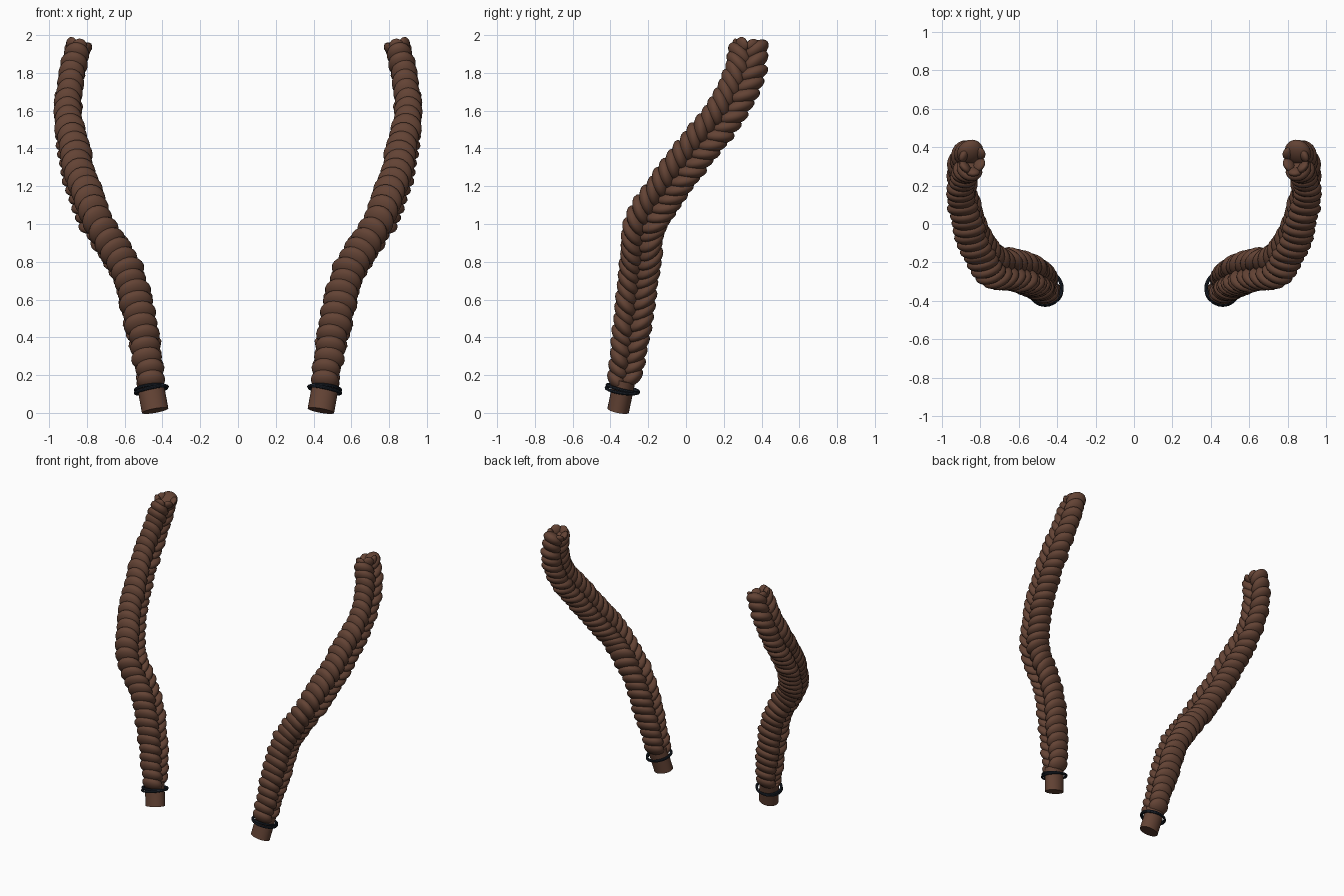
import bpy, bmesh, math, random
from mathutils import Vector, Matrix

if "Cube" in bpy.data.objects:
    bpy.data.objects.remove(bpy.data.objects["Cube"])

random.seed(4)


def material(name, rgb):
    m = bpy.data.materials.new(name)
    m.diffuse_color = (*rgb, 1)
    m.use_nodes = True
    m.node_tree.nodes["Principled BSDF"].inputs["Base Color"].default_value = m.diffuse_color
    return m


BROWN = material("brown hair", (0.125, 0.056, 0.035))
DARK = material("dark elastic", (0.012, 0.017, 0.026))

# Braid centreline: x, y, z, half width across, half width front to back
KEYS = [(.438, -.36, .012, .072, .082), (.46, -.335, .13, .072, .086),
        (.475, -.315, .25, .077, .092), (.52, -.28, .50, .087, .105),
        (.573, -.255, .70, .086, .108), (.625, -.24, .82, .086, .110),
        (.74, -.215, 1.0, .085, .114), (.822, -.09, 1.2, .085, .112),
        (.873, .06, 1.4, .082, .110), (.897, .215, 1.6, .071, .110),
        (.880, .31, 1.8, .071, .110), (.835, .335, 1.97, .066, .096)]


def spline(keys, n=24):
    """Catmull-Rom samples through the keys."""
    ks = [Vector(k) for k in keys]
    ks = [2 * ks[0] - ks[1]] + ks + [2 * ks[-1] - ks[-2]]
    out = []
    for i in range(1, len(ks) - 2):
        a, b, c, d = ks[i - 1:i + 3]
        for j in range(n):
            t = j / n
            out.append(.5 * (2 * b + (c - a) * t + (2 * a - 5 * b + 4 * c - d) * t * t
                             + (3 * b - a - 3 * c + d) * t ** 3))
    return out + [ks[-2]]


PATH = spline(KEYS)
LENGTHS = [0]
for p, q in zip(PATH, PATH[1:]):
    LENGTHS.append(LENGTHS[-1] + (Vector(q[:3]) - Vector(p[:3])).length)
TOTAL = LENGTHS[-1]


def frame(s):
    """Position, across / depth / along axes and half widths at arc length s."""
    i = max(1, min(len(PATH) - 1, next((k for k, l in enumerate(LENGTHS) if l >= s), len(PATH) - 1)))
    f = (s - LENGTHS[i - 1]) / (LENGTHS[i] - LENGTHS[i - 1])
    v = PATH[i - 1].lerp(PATH[i], f)
    lo, hi = PATH[max(0, i - 5)], PATH[min(len(PATH) - 1, i + 4)]
    t = (Vector(hi[:3]) - Vector(lo[:3])).normalized()
    x = Vector((1, 0, 0))
    x = (x - t * x.dot(t)).normalized()
    return Vector(v[:3]), x, t.cross(x), t, v[3], v[4]


def basis(pos, x, y, z):
    m = Matrix((x, y, z)).transposed().to_4x4()
    m.translation = pos
    return m


def finish(name, bm, mat):
    """Make a smooth object mirrored to the other side."""
    me = bpy.data.meshes.new(name)
    bm.to_mesh(me)
    bm.free()
    me.materials.append(mat)
    ob = bpy.data.objects.new(name, me)
    bpy.context.collection.objects.link(ob)
    bpy.ops.object.select_all(action='DESELECT')
    ob.select_set(True)
    bpy.context.view_layer.objects.active = ob
    bpy.ops.object.shade_smooth_by_angle(angle=math.radians(40))
    mod = ob.modifiers.new("mirror", 'MIRROR')
    mod.use_mirror_merge = False


# Braid locks: two columns of overlapping flattened lobes meeting in a V
bm = bmesh.new()
START, STEP = .160, .060
count = int((TOTAL - .03 - START) / STEP) + 1
for side in (-1, 1):
    for i in range(count):
        s = START + STEP * (i + (.5 if side > 0 else 0))
        pos, x, y, t, rx, ry = frame(min(s, TOTAL - .04))
        a = math.radians(43 + random.uniform(-5, 5))
        out = y * side * math.cos(a) + t * math.sin(a)
        up = t * math.cos(a) - y * side * math.sin(a)
        m = basis(pos + y * side * ry * .42 + x * random.uniform(-.006, .006),
                  x * side, out, up)
        size = Matrix.Diagonal((rx * random.uniform(.98, 1.07), ry * .76, .042, 1))
        bmesh.ops.create_uvsphere(bm, u_segments=20, v_segments=10, radius=1, matrix=m @ size)
# Ragged tufts at the upper end
for k in range(6):
    pos, x, y, t, rx, ry = frame(TOTAL - .035)
    ang = k * math.tau / 6 + .4
    r = x * math.cos(ang) * rx * .66 + y * math.sin(ang) * ry * .6
    lean = (t + r.normalized() * .5).normalized()
    side = lean.cross(r).normalized()
    m = basis(pos + r, side, lean.cross(side), lean)
    m = m @ Matrix.Diagonal((.040, .022, random.uniform(.035, .05), 1))
    bmesh.ops.create_uvsphere(bm, u_segments=12, v_segments=8, radius=1, matrix=m)
bmesh.ops.recalc_face_normals(bm, faces=bm.faces)
finish("braid_locks", bm, BROWN)

# Plain tail below the elastic
bm = bmesh.new()
pos, x, y, t, rx, ry = frame(.085)
bmesh.ops.create_cone(bm, cap_ends=True, segments=24, radius1=1, radius2=1, depth=.17,
                      matrix=basis(pos, x, y, t) @ Matrix.Diagonal((.071, .058, 1, 1)))
finish("braid_tail", bm, BROWN)

# Elastic: two thin loops, slightly askew
bm = bmesh.new()
for s, tilt, grow in ((.114, .05, 1.03), (.121, -.05, 1.0)):
    pos, x, y, t, rx, ry = frame(s)
    m = basis(pos, x, y, t) @ Matrix.Rotation(tilt, 4, 'X') @ Matrix.Rotation(tilt, 4, 'Y')
    N, M, r = 32, 8, .0085
    rings = []
    for i in range(N):
        u = math.tau * i / N
        d = Vector((math.cos(u), math.sin(u), 0))
        rings.append([bm.verts.new(m @ (d * (.084 * grow + r * math.cos(math.tau * j / M))
                                        + Vector((0, 0, r * math.sin(math.tau * j / M)))))
                      for j in range(M)])
    for i in range(N):
        for j in range(M):
            n, k = rings[(i + 1) % N], (j + 1) % M
            bm.faces.new((rings[i][j], n[j], n[k], rings[i][k]))
bmesh.ops.recalc_face_normals(bm, faces=bm.faces)
finish("elastic_band", bm, DARK)
